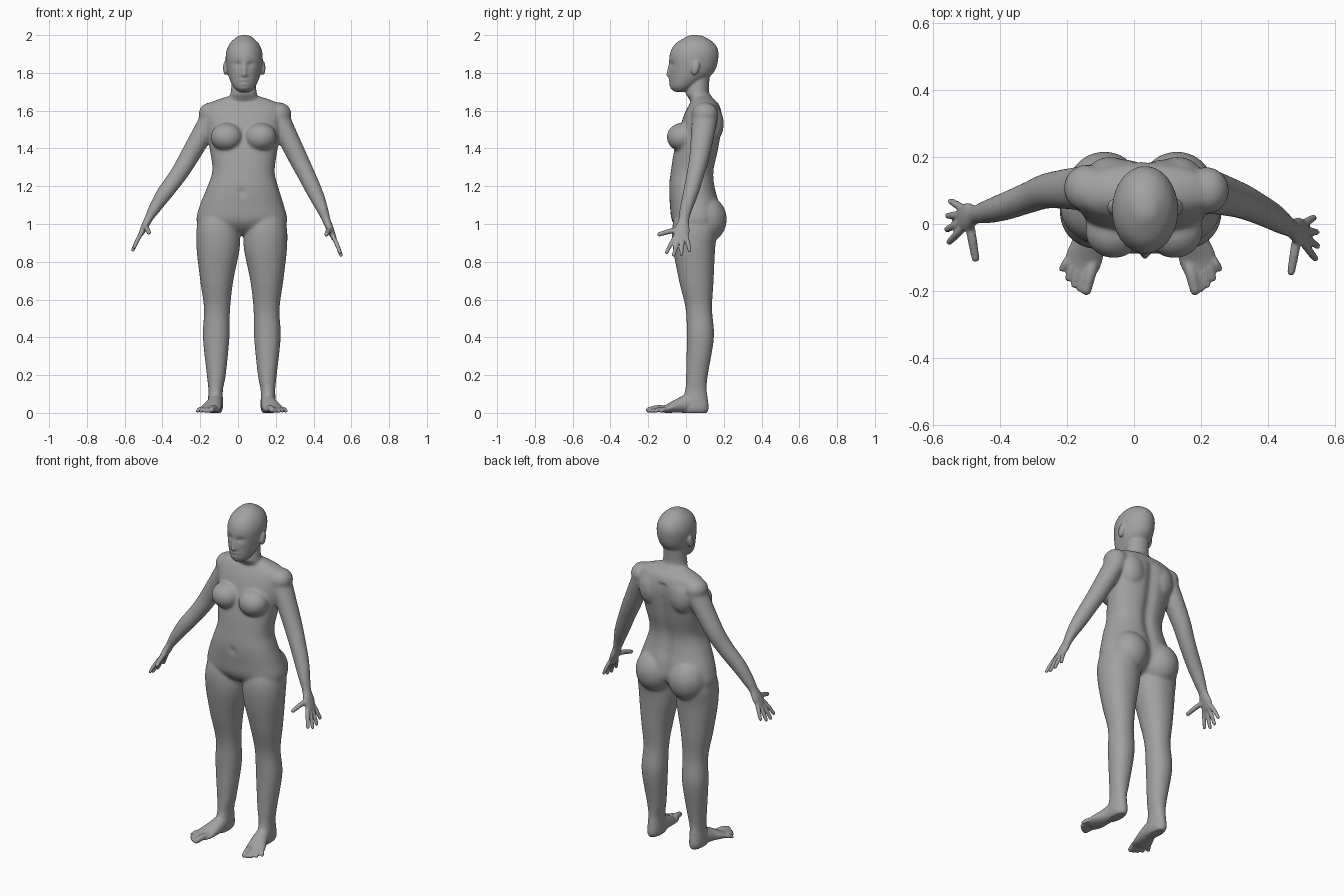
import bpy, bmesh, math
from mathutils import Vector, Matrix

cube = bpy.data.objects.get("Cube")
if cube:
    bpy.data.objects.remove(cube, do_unlink=True)

MIDLINE = .02
HEAD_X = .033
SIDEWAYS = Vector((1, 0, 0))
BACKWARD = Vector((0, 1, 0))
bm = bmesh.new()


def spline(keys, steps=6):
    """Resample key tuples with a Catmull-Rom curve."""
    points = [Vector(key) for key in keys]
    last = len(points) - 1
    result = []
    for i in range(last):
        before, start = points[max(i - 1, 0)], points[i]
        end, after = points[i + 1], points[min(i + 2, last)]
        for step in range(steps):
            t = step / steps
            linear = end - before
            square = before * 2 - start * 5 + end * 4 - after
            cubic = start * 3 - before - end * 3 + after
            result.append(start + (linear + (square + cubic * t) * t) * t / 2)
    return result + [points[last]]


def skin(rings):
    """Join rings of points into a closed surface and return its vertices."""
    rows = [[bm.verts.new(point) for point in ring] for ring in rings]
    count = len(rows[0])
    faces = [bm.faces.new(rows[0]), bm.faces.new(rows[-1])]
    for row, following in zip(rows, rows[1:]):
        for i in range(count):
            j = (i + 1) % count
            faces.append(bm.faces.new((row[i], row[j], following[j], following[i])))
    bmesh.ops.recalc_face_normals(bm, faces=faces)
    return [vert for row in rows for vert in row]


def circle(count, power=2):
    """Points of a unit circle, squarer for a higher power."""
    for i in range(count):
        angle = math.tau * i / count
        yield [math.copysign(abs(value) ** (2 / power), value)
               for value in (math.cos(angle), math.sin(angle))]


def stack(keys, centre, side=1, count=48, power=2):
    """Loft level sections given by height, inner x, outer x, front y, back y."""
    rings = []
    for z, inner, outer, front, back in spline(keys):
        rings.append([(centre + side * (inner + outer + (outer - inner) * c) / 2,
                       (front + back + (back - front) * s) / 2, z)
                      for c, s in circle(count, power)])
    return skin(rings)


def mirrored_stack(keys, centre, power=2):
    """Loft level sections given by height, half width, front y, back y."""
    return stack([(z, -half, half, front, back) for z, half, front, back in keys],
                 centre, count=72, power=power)


def tube(keys, across, count=24):
    """Sweep ellipses along a path of x, y, z, radius across, other radius."""
    points = spline(keys)
    rings = []
    for i, point in enumerate(points):
        ahead, behind = points[min(i + 1, len(points) - 1)], points[max(i - 1, 0)]
        tangent = (ahead - behind).to_3d().normalized()
        u = (across - tangent * tangent.dot(across)).normalized()
        w = tangent.cross(u)
        rings.append([point.to_3d() + u * point[3] * c + w * point[4] * s
                      for c, s in circle(count)])
    skin(rings)


def ball(centre, radii, tilt=0):
    matrix = (Matrix.Translation(centre) @ Matrix.Rotation(tilt, 4, 'X')
              @ Matrix.Diagonal((*radii, 1)))
    bmesh.ops.create_uvsphere(bm, u_segments=32, v_segments=20, radius=1, matrix=matrix)


def digit(base, tip, radius, across):
    """Finger or toe, slightly arched, with a rounded end."""
    arch = (Vector(base) + Vector(tip)) / 2 + Vector((0, 0, radius / 3))
    thin = radius * .85
    tube([(*base, radius, radius), (*arch, radius, radius), (*tip, thin, thin)], across)
    ball(tip, (thin, thin, thin))


def dent(x, z, width, height):
    """Soft falloff used to press in or pull out details."""
    return math.exp(-(x / width) ** 2 - (z / height) ** 2)


# Torso, with a spine groove, a navel and a slight lean
torso = mirrored_stack([
    (1.68, .07, .05, .12), (1.65, .16, .03, .16), (1.62, .2, .01, .18),
    (1.55, .205, -.02, .195), (1.4, .18, -.06, .175), (1.28, .165, -.08, .15),
    (1.19, .19, -.09, .157), (1.1, .222, -.085, .18), (1.02, .24, -.075, .185),
    (.97, .21, -.04, .15), (.94, .1, .01, .1)], MIDLINE, power=2.3)
for vert in torso:
    x, y, z = vert.co
    if y > .08 and z < 1.6:
        vert.co.y -= .018 * dent(x - MIDLINE, 0, .03, 1)
    elif y < 0:
        vert.co.y += .012 * dent(x - MIDLINE, z - 1.17, .015, .015)
    vert.co.x += .01 * min(max(z - 1.1, 0) * 5, 1)

# Neck
mirrored_stack([(1.78, .062, .02, .125), (1.7, .068, 0, .122),
                (1.67, .08, .01, .14), (1.63, .11, .04, .15)], .03)

# Head, with facial features as soft bumps
head = mirrored_stack([
    (1.7, .03, -.06, 0), (1.73, .06, -.08, .05), (1.8, .088, -.086, .145),
    (1.89, .098, -.087, .172), (1.95, .08, -.06, .155), (1.99, .04, 0, .1),
    (2, .01, .03, .06)], HEAD_X)
FEATURES = {  # sideways offset, height, push, width, tallness
    "eye socket": (.035, 1.845, .014, .02, .013),
    "nose bridge": (0, 1.81, -.014, .011, .03),
    "nose tip": (0, 1.79, -.015, .017, .01),
    "upper lip": (0, 1.76, -.009, .025, .006),
    "lower lip": (0, 1.74, -.009, .02, .006),
    "chin": (0, 1.72, -.007, .024, .012)}
for vert in head:
    x, y, z = vert.co
    if y < .03:
        for offset, level, push, width, height in FEATURES.values():
            vert.co.y += push * dent(abs(x - HEAD_X) - offset, z - level, width, height)

for side in (-1, 1):
    # Eyes and ears
    ball((HEAD_X + side * .035, -.057, 1.845), (.016, .014, .012))
    ball((HEAD_X + side * .1, .05, 1.826), (.012, .021, .038), -.25)
    # Breasts, shoulder blades and buttocks
    ball((.03 + side * .09, -.022, 1.46), (.085, .08, .075))
    ball((.03 + side * .1, .14, 1.53), (.075, .06, .1))
    ball((MIDLINE + side * .108, .103, 1.025), (.112, .113, .125))

    # Legs
    stack([(1.1, .06, .19, -.03, .13), (1, .02, .235, -.07, .17),
           (.88, .01, .24, -.07, .155), (.7, .045, .22, -.037, .146),
           (.55, .062, .2, -.002, .138), (.4, .065, .206, .004, .148),
           (.2, .085, .185, 0, .116), (.12, .1, .177, -.005, .11),
           (.03, .1, .18, -.03, .12), (0, .11, .17, -.02, .11)],
          MIDLINE, side, power=2.15)

    # Feet
    foot = [(.14, .06, .04, .036, .04), (.14, .02, .05, .038, .05),
            (.15, -.04, .038, .046, .038), (.168, -.1, .022, .055, .022),
            (.178, -.135, .016, .05, .014)]
    tube([(MIDLINE + side * x, *rest) for x, *rest in foot], SIDEWAYS, 32)

    # Toes
    for i in range(5):
        radius = .012 if i else .018
        x = MIDLINE + side * (.14 + .018 * i)
        digit((x, -.1, .02), (x + side * .022, .004 * i * i - .197, radius * .85),
              radius, SIDEWAYS)


def arm(path):
    """Arm, palm and fingers along a path from shoulder to knuckles."""
    radii = [(.068, .058), (.054, .052), (.047, .047), (.041, .042),
             (.033, .031), (.028, .022), (.041, .019), (.038, .013)]
    path = [Vector(point) for point in path]
    wrist, knuckles = path[-2:]
    palm = (wrist + knuckles) / 2
    path.insert(-1, palm)
    tube([(*point, *pair) for point, pair in zip(path, radii)], BACKWARD, 32)
    ball(path[0] + Vector((0, 0, .022)), (.067, .07, .062))
    forward = (knuckles - wrist).normalized()
    for i, length in enumerate((.09, .105, .1, .08)):
        spread = BACKWARD * (i - 1.5) * .02
        base = knuckles + spread - forward * .012
        digit(base, base + forward * length + spread, .0115, BACKWARD)
    digit(palm, wrist + Vector((0, -.13, -.075)), .014, SIDEWAYS)


# Left arm, then right arm
arm([(.216, .1, 1.56), (.31, .072, 1.365), (.36, .05, 1.265), (.408, .025, 1.165),
     (.445, 0, 1.08), (.468, -.012, 1.02), (.51, -.03, .92)])
arm([(-.142, .107, 1.56), (-.25, .1, 1.37), (-.31, .08, 1.27), (-.39, .05, 1.16),
     (-.443, .035, 1.08), (-.472, .028, 1.03), (-.515, .016, .945)])

# Fuse all parts into one continuous skin
parts = bpy.data.meshes.new("body_parts")
bm.to_mesh(parts)
bm.free()
body = bpy.data.objects.new("body", parts)
bpy.context.collection.objects.link(body)
fuse = body.modifiers.new("fuse", 'REMESH')
fuse.mode = 'VOXEL'
fuse.voxel_size = .006
depsgraph = bpy.context.evaluated_depsgraph_get()
mesh = bpy.data.meshes.new_from_object(body.evaluated_get(depsgraph))
body.modifiers.clear()
body.data = mesh
bpy.data.meshes.remove(parts)

# Soften the joins of trunk and limbs, keep face, hands and feet crisp
trunk = body.vertex_groups.new(name="trunk_and_limbs")
trunk.add([vert.index for vert in mesh.vertices
           if .1 < vert.co.z < 1.68 and abs(vert.co.x - MIDLINE) < .43], 1, 'REPLACE')
soften = body.modifiers.new("soften", 'SMOOTH')
soften.iterations = 22
soften.vertex_group = trunk.name
polish = body.modifiers.new("polish", 'SMOOTH')
polish.iterations = 2
mesh.polygons.foreach_set("use_smooth", [True] * len(mesh.polygons))

# Plain grey skin
colour = (.36, .36, .36, 1)
grey = bpy.data.materials.new("plain grey")
grey.use_nodes = True
grey.diffuse_color = colour
grey.node_tree.nodes["Principled BSDF"].inputs["Base Color"].default_value = colour
mesh.materials.clear()
mesh.materials.append(grey)
